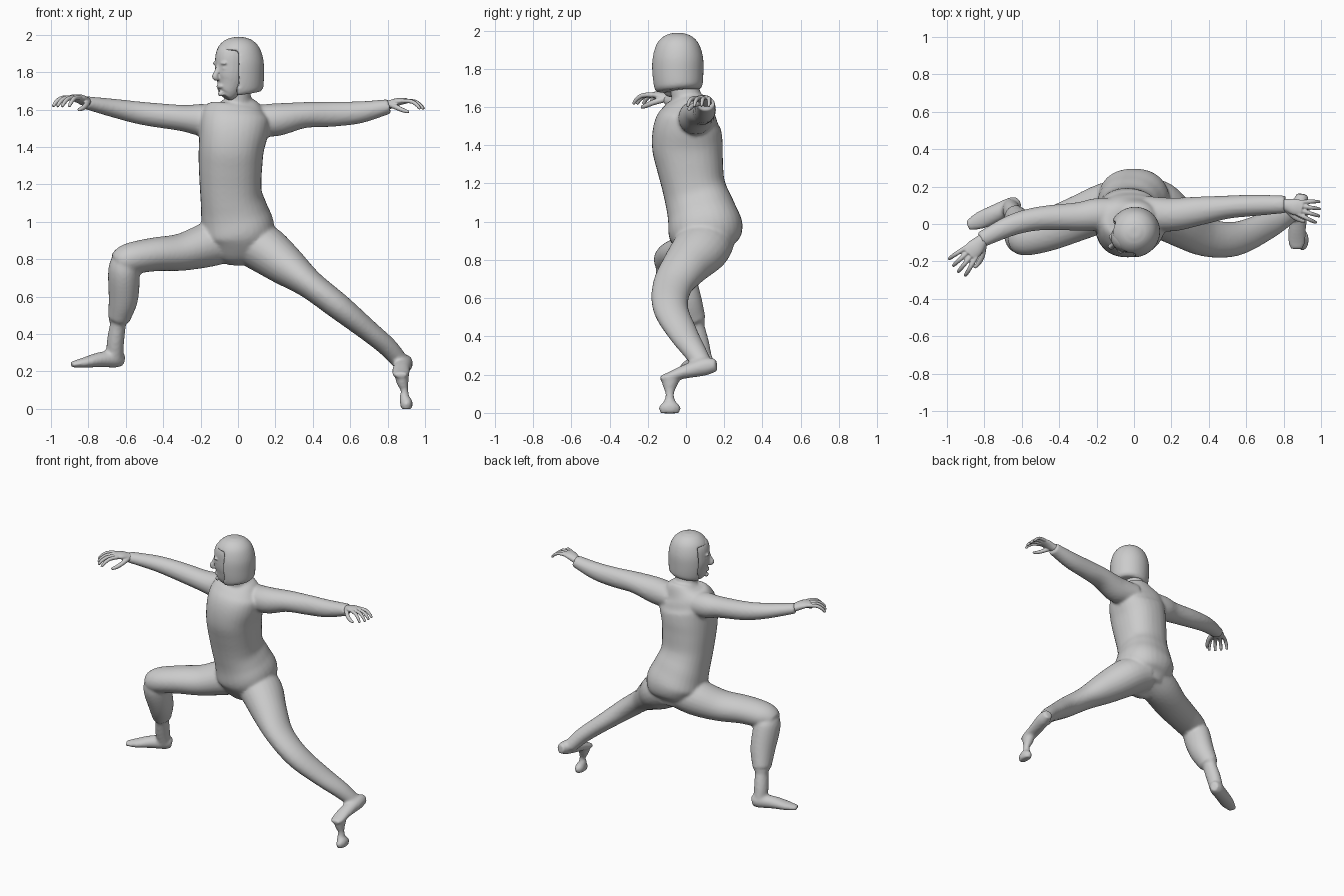
import bpy, bmesh, math
from mathutils import Vector, Matrix

X, Y = Vector((1, 0, 0)), Vector((0, 1, 0))


def tube(bm, pts, ref, sides=24, steps=5, power=2.0):
    """Skin elliptical rings along a spline; pts = (x, y, z, radius along ref, other radius)."""
    p = [Vector(q) for q in pts]
    p = [p[0] * 2 - p[1]] + p + [p[-1] * 2 - p[-2]]
    path = []
    for i in range(1, len(p) - 2):
        a, b, c, d = p[i - 1:i + 3]
        for k in range(steps):
            t = k / steps
            path.append(0.5 * (2 * b + (c - a) * t + (2 * a - 5 * b + 4 * c - d) * t * t
                               + (3 * b - a - 3 * c + d) * t ** 3))
    path.append(p[-2])
    rings, new = [], []
    for i, q in enumerate(path):
        tan = (Vector(path[min(i + 1, len(path) - 1)][:3]) - Vector(path[max(i - 1, 0)][:3])).normalized()
        u = (ref - tan * ref.dot(tan)).normalized()
        w = tan.cross(u)
        ring = []
        for s in range(sides):
            ang = 2 * math.pi * s / sides
            c, n = math.cos(ang), math.sin(ang)
            c = math.copysign(abs(c) ** (2 / power), c)
            n = math.copysign(abs(n) ** (2 / power), n)
            ring.append(bm.verts.new(Vector(q[:3]) + u * c * max(q[3], .003) + w * n * max(q[4], .003)))
        rings.append(ring)
        new += ring
    for r0, r1 in zip(rings, rings[1:]):
        for s in range(sides):
            e = (s + 1) % sides
            bm.faces.new((r0[s], r0[e], r1[e], r1[s]))
    bm.faces.new(rings[0][::-1])
    bm.faces.new(rings[-1])
    return new


def blob(bm, center, radii, angle=0):
    m = Matrix.Translation(center) @ Matrix.Rotation(angle, 4, 'Z') @ Matrix.Diagonal((*radii, 1))
    bmesh.ops.create_uvsphere(bm, u_segments=20, v_segments=12, radius=1, matrix=m)


def finish(name, bm, voxel, smooth):
    """Fuse the overlapping pieces into one smooth skin."""
    bmesh.ops.recalc_face_normals(bm, faces=bm.faces)
    me = bpy.data.meshes.new(name)
    bm.to_mesh(me)
    bm.free()
    ob = bpy.data.objects.new(name, me)
    bpy.context.collection.objects.link(ob)
    r = ob.modifiers.new("fuse", 'REMESH')
    r.mode = 'VOXEL'
    r.voxel_size = voxel
    r.use_smooth_shade = True
    s = ob.modifiers.new("soften", 'SMOOTH')
    s.factor = 0.5
    s.iterations = smooth
    return ob


# Clothed body: torso, neck, sleeves, legs and feet
bm = bmesh.new()
tube(bm, [(0, .15, .80, .09, .09), (0, .125, .86, .15, .155), (0, .105, .95, .195, .195),
          (-.02, .08, 1.05, .18, .18), (-.035, .055, 1.13, .166, .168), (-.04, .037, 1.2, .165, .165),
          (-.04, .02, 1.3, .17, .175), (-.035, .007, 1.4, .175, .185), (-.02, .007, 1.5, .185, .175),
          (-.01, .02, 1.57, .18, .14), (0, .03, 1.62, .13, .1), (0, .03, 1.66, .07, .075)],
     X, 32, power=2.3)
tube(bm, [(0, .03, 1.57, .085, .085), (0, 0, 1.66, .07, .078), (0, -.02, 1.8, .06, .07)], X)
tube(bm, [(-.08, .05, 1.54, .09, .08), (-.2, .05, 1.545, .088, .085), (-.3, .04, 1.555, .076, .07),
          (-.5, .03, 1.578, .064, .062), (-.65, -.005, 1.605, .057, .051), (-.82, -.085, 1.638, .043, .034)], Y)
tube(bm, [(.06, .06, 1.54, .09, .08), (.2, .05, 1.545, .09, .088), (.35, .07, 1.57, .077, .07),
          (.5, .09, 1.575, .062, .067), (.65, .1, 1.585, .057, .059), (.81, .105, 1.617, .047, .039)], Y)
# Bent leg: thigh, shin with trouser cuff, foot
tube(bm, [(-.02, .12, .92, .13, .12), (-.15, .09, .88, .13, .12), (-.3, .03, .838, .12, .1),
          (-.45, -.03, .825, .112, .09), (-.58, -.07, .8, .1, .085), (-.63, -.075, .765, .08, .075)], Y)
tube(bm, [(-.605, -.07, .83, .055, .06), (-.61, -.063, .75, .083, .098), (-.612, -.01, .6, .08, .09),
          (-.632, .03, .5, .063, .072), (-.636, .037, .48, .058, .066), (-.638, .04, .472, .043, .052),
          (-.655, .07, .36, .046, .052), (-.66, .095, .26, .045, .045)], X)
tube(bm, [(-.615, .12, .26, .027, .033), (-.65, .1, .267, .045, .047), (-.74, .057, .262, .048, .04),
          (-.82, .02, .247, .048, .028), (-.89, -.008, .236, .027, .016)], Vector((-.43, .9, 0)))
# Stretched leg, foot and the twisted toe end below it
tube(bm, [(.02, .12, .91, .14, .12), (.13, .08, .86, .15, .13), (.25, 0, .77, .125, .11),
          (.385, -.07, .665, .105, .078), (.54, -.08, .545, .092, .07), (.7, -.015, .415, .077, .057),
          (.8, .04, .33, .062, .052), (.87, .09, .25, .05, .045)], Y)
tube(bm, [(.9, .16, .25, .03, .032), (.89, .1, .243, .045, .047), (.875, 0, .217, .047, .037),
          (.87, -.09, .19, .047, .022), (.87, -.135, .18, .032, .014)], X)
tube(bm, [(.875, -.08, .19, .04, .055), (.88, -.085, .14, .032, .037), (.89, -.085, .1, .02, .023),
          (.89, -.085, .06, .027, .031), (.9, -.085, .03, .034, .057), (.9, -.085, -.002, .028, .05)], X)
finish("body", bm, .01, 5)

# Head frame: the face looks towards -x and a little to the front
ANG = math.atan2(-.53, -.85)
F = Vector((math.cos(ANG), math.sin(ANG), 0))
S = Vector((-F.y, F.x, 0))
C = Vector((.003, -.043, 0))


def at(fwd, side, z):
    return C + F * fwd + S * side + Vector((0, 0, z))


# Face
bm = bmesh.new()
tube(bm, [(*at(f, 0, z), a, b) for z, f, a, b in
          [(1.668, .085, .03, .03), (1.69, .07, .055, .05), (1.75, .045, .087, .075),
           (1.82, .035, .1, .086), (1.9, .03, .098, .085), (1.95, .02, .06, .055)]], F)
tube(bm, [(*at(f, 0, z), a, a) for z, f, a in
          [(1.835, .125, .012), (1.8, .138, .014), (1.776, .148, .017), (1.762, .13, .014)]], F, 12)
blob(bm, at(.118, 0, 1.724), (.014, .026, .012), ANG)
blob(bm, at(.113, 0, 1.684), (.014, .02, .014), ANG)
for side in (-1, 1):
    blob(bm, at(.121, side * .035, 1.847), (.012, .028, .009), ANG)
    blob(bm, at(.114, side * .036, 1.82), (.012, .017, .009), ANG)
finish("face", bm, .006, 3)

# Bobbed hair, hollowed where the face comes through
bm = bmesh.new()
hair = tube(bm, [(*at(o, 0, z), r, r * .97) for z, o, r in
                 [(1.987, 0, .03), (1.97, 0, .075), (1.93, 0, .113), (1.86, 0, .135), (1.78, 0, .137),
                  (1.71, -.005, .13), (1.685, -.008, .115)]], F, 48)
for v in hair:
    d = Vector((v.co.x - C.x, v.co.y - C.y, 0))
    if v.co.z < 1.915 and d.normalized().dot(F) > .6:
        v.co -= d * .6
finish("hair", bm, .008, 4)


def hand(name, wrist, direction, size):
    """Palm, four curved fingers and a thumb on the front side."""
    d = Vector(direction).normalized()
    v = Vector((-d.y, d.x, 0))
    if v.y > 0:
        v = -v
    bm = bmesh.new()

    def chain(rows, sides):
        pts = [(*(Vector(wrist) + (d * a + v * b + Vector((0, 0, c))) * size), r * size, q * size)
               for a, b, c, r, q in rows]
        tube(bm, pts, v, sides)

    chain([(-.04, 0, -.008, .03, .024), (.01, 0, .004, .032, .024), (.06, 0, .02, .044, .021),
           (.105, 0, .025, .043, .015)], 20)
    for i in (-1.5, -.5, .5, 1.5):
        k = 1 - .05 * abs(i - .3)
        chain([(.09, i * .023, .024, .012, .012), (.15 * k, i * .031, .022, .0115, .0115),
               (.185 * k, i * .036, .004, .0105, .0105), (.208 * k, i * .038, -.02, .008, .008)], 12)
    chain([(.02, .02, .004, .017, .016), (.065, .052, -.012, .014, .014),
           (.105, .064, -.028, .012, .012), (.135, .064, -.036, .008, .008)], 12)
    finish(name, bm, .0045, 3)


hand("hand_bent_leg_side", (-.805, -.08, 1.637), (-.68, -.73, 0), 1.08)
hand("hand_stretched_leg_side", (.8, .105, 1.622), (.97, -.22, 0), .98)
